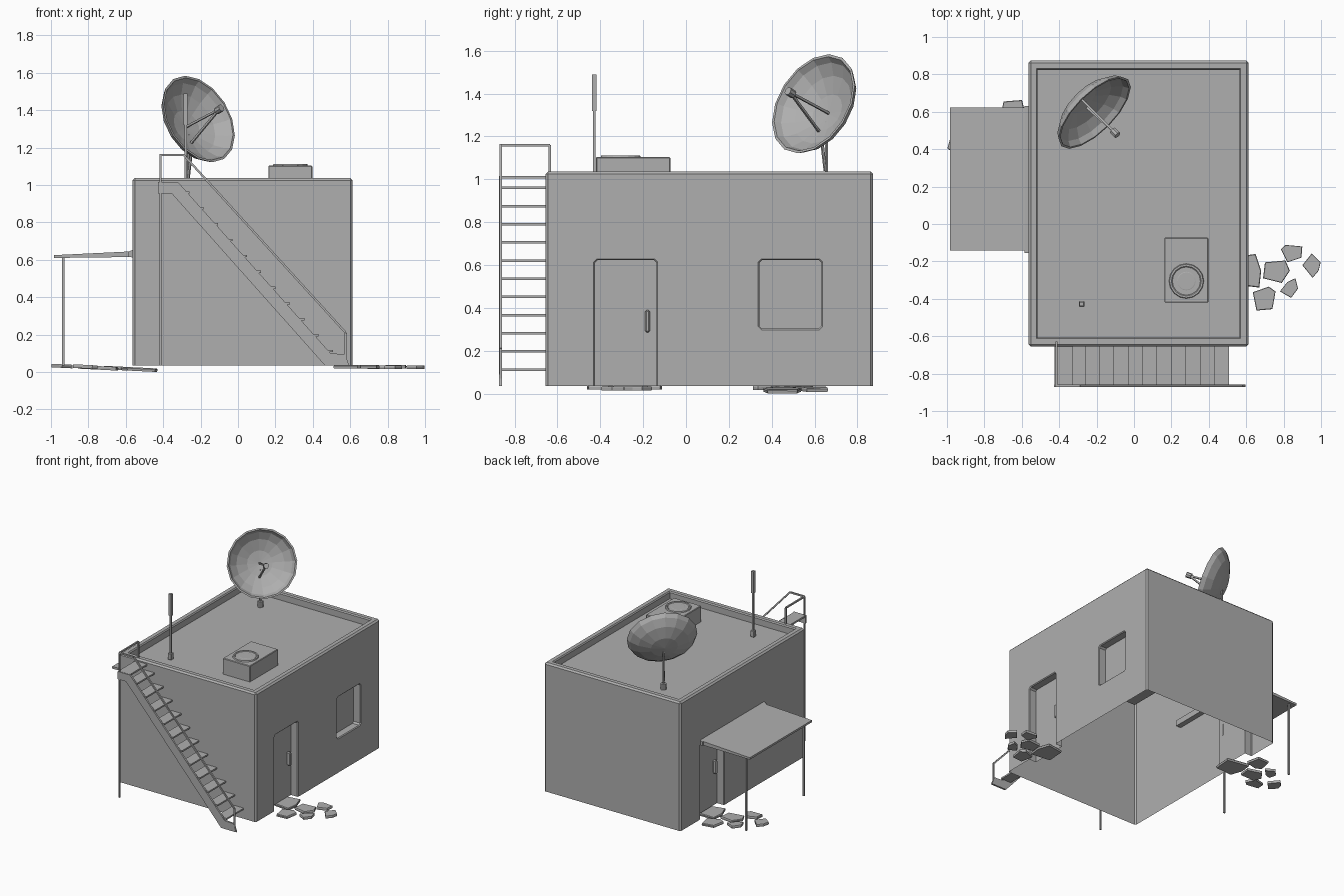
import bpy, bmesh, math
from mathutils import Vector, Matrix

if "Cube" in bpy.data.objects:
    bpy.data.objects.remove(bpy.data.objects["Cube"])

GREY = bpy.data.materials.new("grey")
GREY.diffuse_color = (0.43, 0.43, 0.43, 1)
GREY.use_nodes = True
GREY.node_tree.nodes["Principled BSDF"].inputs["Base Color"].default_value = GREY.diffuse_color


def finish(bm, name):
    bmesh.ops.recalc_face_normals(bm, faces=bm.faces[:])
    me = bpy.data.meshes.new(name)
    bm.to_mesh(me)
    bm.free()
    me.materials.append(GREY)
    ob = bpy.data.objects.new(name, me)
    bpy.context.scene.collection.objects.link(ob)
    return ob


def add_box(bm, lo, hi):
    lo, hi = Vector(lo), Vector(hi)
    m = Matrix.Translation((lo + hi) / 2) @ Matrix.Diagonal((*(hi - lo), 1))
    return bmesh.ops.create_cube(bm, size=1, matrix=m)['verts']


def box(name, lo, hi, bevel=0.0):
    bm = bmesh.new()
    add_box(bm, lo, hi)
    if bevel:
        bmesh.ops.bevel(bm, geom=bm.edges[:], offset=bevel, segments=1, affect='EDGES')
    return finish(bm, name)


def add_rod(bm, a, b, r, n=6):
    a, b = Vector(a), Vector(b)
    d = b - a
    m = Matrix.Translation((a + b) / 2) @ d.to_track_quat('Z', 'Y').to_matrix().to_4x4()
    m = m @ Matrix.Rotation(math.pi / n, 4, 'Z')
    bmesh.ops.create_cone(bm, cap_ends=True, segments=n, radius1=r, radius2=r,
                          depth=d.length, matrix=m)


def rods(name, paths, r, n=6):
    bm = bmesh.new()
    for path in paths:
        for a, b in zip(path, path[1:]):
            add_rod(bm, a, b, r, n)
    return finish(bm, name)


def prism(name, pts, offset):
    bm = bmesh.new()
    f = bm.faces.new([bm.verts.new(p) for p in pts])
    ext = bmesh.ops.extrude_face_region(bm, geom=[f], use_keep_orig=True)
    bmesh.ops.translate(bm, vec=offset,
                        verts=[g for g in ext['geom'] if isinstance(g, bmesh.types.BMVert)])
    return finish(bm, name)


# building shell with parapet and sunken roof
X0, X1, Y0, Y1, Z0, Z1 = -0.564, 0.613, -0.655, 0.873, 0.035, 1.037
ROOF = 0.98
bm = bmesh.new()
add_box(bm, (X0, Y0, Z0), (X1, Y1, Z1))
bmesh.ops.bevel(bm, geom=[e for e in bm.edges if any(v.co.z > 0.5 for v in e.verts)],
                offset=0.012, segments=1, affect='EDGES')
top = max(bm.faces, key=lambda f: f.calc_center_median().z)
bmesh.ops.inset_region(bm, faces=[top], thickness=0.043)
bmesh.ops.inset_region(bm, faces=[top], thickness=0.009, depth=-0.009)
low = bmesh.ops.extrude_face_region(bm, geom=[top])
if top.is_valid:
    bmesh.ops.delete(bm, geom=[top], context='FACES_ONLY')
for v in low['geom']:
    if isinstance(v, bmesh.types.BMVert):
        v.co.z = ROOF
shell = finish(bm, "building_shell")

# door and window recesses
D = 0.06
for name, lo, hi in (("right_door_cut", (X1 - D, -0.425, -0.2), (X1 + D, -0.138, 0.623)),
                     ("window_cut", (X1 - D, 0.343, 0.303), (X1 + D, 0.632, 0.623)),
                     ("left_door_cut", (X0 - D, 0.338, -0.2), (X0 + D, 0.625, 0.623))):
    bm = bmesh.new()
    add_box(bm, lo, hi)
    bmesh.ops.bevel(bm, geom=[e for e in bm.edges
                              if abs(e.verts[0].co.x - e.verts[1].co.x) > 0.05],
                    offset=0.012, segments=1, affect='EDGES')
    cut = finish(bm, name)
    cut.hide_render = True
    mod = shell.modifiers.new(name, 'BOOLEAN')
    mod.operation, mod.solver, mod.object = 'DIFFERENCE', 'EXACT', cut
bpy.context.view_layer.update()
done = bpy.data.meshes.new_from_object(shell.evaluated_get(bpy.context.evaluated_depsgraph_get()))
cutters = [m.object for m in shell.modifiers]
shell.modifiers.clear()
shell.data = done
for c in cutters:
    bpy.data.objects.remove(c)
# open underside, and soften the recess rims
bm = bmesh.new()
bm.from_mesh(done)
bmesh.ops.delete(bm, geom=[f for f in bm.faces if all(v.co.z < Z0 + 0.001 for v in f.verts)],
                 context='FACES')


def rim(e):
    on_wall = any(all(abs(v.co.x - x) < 0.001 for v in e.verts) for x in (X0, X1))
    inside = all(-0.45 < v.co.y < 0.65 and v.co.z < 0.65 for v in e.verts)
    return on_wall and inside and len(e.link_faces) == 2 and e.calc_face_angle(0) > 0.5


bmesh.ops.bevel(bm, geom=[e for e in bm.edges if rim(e)], offset=0.006, segments=1, affect='EDGES')
bm.to_mesh(done)
bm.free()

# door handles
for side, x, y in (("right", X1 - D + 0.014, -0.18), ("left", X0 + D - 0.014, 0.38)):
    box(side + "_door_handle", (x - 0.016, y - 0.011, 0.285), (x + 0.016, y + 0.011, 0.39), 0.007)

# awning, wall ledge and posts
prism("awning", [(-0.985, -0.143, 0.61), (-0.985, -0.143, 0.625), (-0.57, -0.143, 0.645),
                 (-0.57, -0.143, 0.615)], (0, 0.765, 0))
prism("awning_ledge", [(-0.585, -0.155, 0.615), (-0.585, -0.155, 0.643), (-0.56, -0.155, 0.655),
                       (-0.52, -0.155, 0.655), (-0.52, -0.155, 0.61)], (0, 0.785, 0))
rods("awning_posts", [[(-0.935, y, 0.035), (-0.935, y, 0.615)] for y in (-0.115, 0.595)], 0.009, 4)

# outer staircase: stringer, treads, rails, post
prism("stair_stringer", [(-0.427, -0.872, 1.015), (-0.32, -0.872, 1.015), (0.495, -0.872, 0.1),
                         (0.572, -0.872, 0.095), (0.595, -0.872, 0.035), (0.465, -0.872, 0.035),
                         (-0.355, -0.872, 0.955), (-0.427, -0.872, 0.955)], (0, 0.014, 0))
bm = bmesh.new()
add_box(bm, (-0.425, -0.865, 1.003), (-0.325, Y0, 1.016))
for i in range(11):
    x, z = -0.345 + 0.0768 * i, 0.96 - 0.0848 * i
    add_box(bm, (x, -0.865, z - 0.006), (x + 0.085, Y0, z + 0.006))
finish(bm, "stair_treads")
ry = -0.865
rods("stair_handrail", [[(-0.415, -0.635, 1.02), (-0.415, -0.635, 1.16), (-0.415, ry, 1.16),
                         (-0.29, ry, 1.16), (0.576, ry, 0.21), (0.576, ry, 0.05)],
                        [(-0.415, ry, 1.16), (-0.415, ry, 0.035)]], 0.008, 4)

# rooftop fan unit
box("fan_unit", (0.163, -0.42, ROOF - 0.005), (0.397, -0.073, 1.104), 0.004)
bm = bmesh.new()
prof = [(0.095, 1.10), (0.09, 1.112), (0.08, 1.112), (0.075, 1.108), (0.05, 1.108), (0.046, 1.109)]
rings = [[bm.verts.new((0.28 + r * math.cos(t * math.tau / 16), -0.305 + r * math.sin(t * math.tau / 16), z))
          for t in range(16)] for r, z in prof]
for a, b in zip(rings, rings[1:]):
    for i in range(16):
        bm.faces.new((a[i], a[i - 1], b[i - 1], b[i]))
bm.faces.new(rings[-1])
finish(bm, "fan_grille")

# whip antenna
box("antenna_base", (-0.295, -0.443, ROOF), (-0.265, -0.413, 1.03), 0.003)
rods("antenna_pole", [[(-0.28, -0.428, ROOF), (-0.28, -0.428, 1.33)]], 0.009, 4)
box("antenna_tip", (-0.291, -0.439, 1.32), (-0.269, -0.417, 1.49))

# satellite dish bowl
E = math.radians(24)
n = Vector((0.7071 * math.cos(E), -0.7071 * math.cos(E), math.sin(E)))
C = Vector((-0.21, 0.595, 1.353))
R, N, DEPTH = 0.253, 16, 0.115


def sag(f, scale=1.0):
    return f * R * scale, -DEPTH * scale * (1 - f ** 2) ** 0.65


M = Matrix.Translation(C) @ n.to_track_quat('Z', 'Y').to_matrix().to_4x4()
bm = bmesh.new()
prof = [sag(f) for f in (0.38, 0.72, 0.93, 1.0)] + [sag(f, 0.95) for f in (1.0, 0.93, 0.72, 0.38)]
rings = [[bm.verts.new(M @ Vector((r * math.cos(i * math.tau / N), r * math.sin(i * math.tau / N), z)))
          for i in range(N)] for r, z in prof]
for a, b in zip(rings, rings[1:]):
    for i in range(N):
        bm.faces.new((a[i], a[i - 1], b[i - 1], b[i]))
for ring, z in ((rings[0], -DEPTH), (rings[-1], -DEPTH * 0.95)):
    tip = bm.verts.new(M @ Vector((0, 0, z)))
    for i in range(N):
        bm.faces.new((ring[i - 1], ring[i], tip))
finish(bm, "dish_bowl")

# dish feed and mount
feed = Vector((-0.1, 0.487, 1.405))
hub = C - n * (DEPTH - 0.005)
rods("dish_feed_arms", [[hub, feed], [(-0.25, 0.62, 1.225), feed]], 0.008, 4)
bm = bmesh.new()
add_rod(bm, feed - n * 0.02, feed + n * 0.018, 0.02, 8)
finish(bm, "dish_feed")
rods("dish_mount", [[(-0.265, 0.655, ROOF), (-0.265, 0.655, 1.27)],
                    [(-0.265, 0.65, 1.04), (-0.25, 0.635, 1.17)]], 0.008)
rods("dish_mount_base", [[(-0.265, 0.655, ROOF), (-0.265, 0.655, 1.025)]], 0.021, 8)

# stepping stones at both doors
stones = [
    [(0.51, -0.32), (0.67, -0.34), (0.68, -0.25), (0.65, -0.16), (0.52, -0.18)],
    [(0.69, -0.29), (0.79, -0.315), (0.833, -0.25), (0.81, -0.195), (0.70, -0.205)],
    [(0.635, -0.365), (0.72, -0.335), (0.757, -0.36), (0.74, -0.455), (0.655, -0.463)],
    [(0.78, -0.36), (0.84, -0.395), (0.877, -0.345), (0.863, -0.29), (0.82, -0.31)],
    [(0.785, -0.135), (0.82, -0.205), (0.895, -0.18), (0.9, -0.12), (0.81, -0.112)],
    [(0.9, -0.22), (0.95, -0.158), (0.998, -0.205), (0.987, -0.25), (0.955, -0.288)]]


def to_left(x, y):
    return -0.43 - (x - 0.51) * 1.163, 0.2 - y


for side in ("right", "left"):
    for k, pts in enumerate(stones):
        if side == "left":
            pts = [to_left(*p) for p in pts]
        mid = sum((Vector(p) for p in pts), Vector((0, 0))) / len(pts)
        bm = bmesh.new()
        loops = []
        for z, s in ((0.018, 0.97), (0.031, 1.0), (0.037, 0.95)):
            loop = []
            for p in pts:
                q = mid + (Vector(p) - mid) * s
                dz = 0.05 * (-0.79 - q.x) if side == "left" else 0.0
                loop.append(bm.verts.new((q.x, q.y, max(0, z + dz - 0.003 * (k % 2)))))
            loops.append(loop)
        for a, b in zip(loops, loops[1:]):
            for i in range(len(pts)):
                bm.faces.new((a[i - 1], a[i], b[i], b[i - 1]))
        bm.faces.new(loops[0])
        bm.faces.new(loops[-1])
        finish(bm, f"{side}_stone_{k + 1}")
